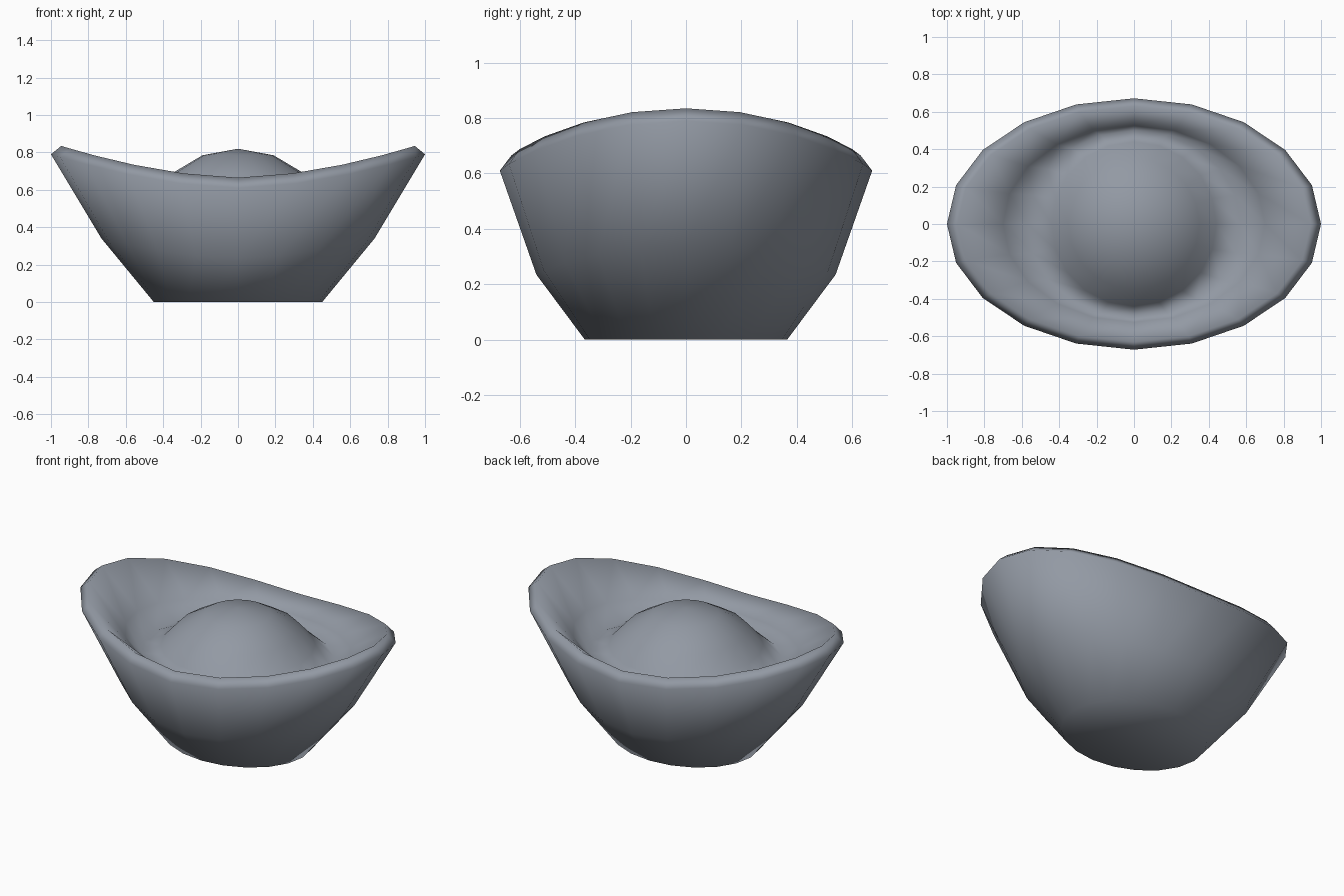
import bpy, bmesh, math

if "Cube" in bpy.data.objects:
    bpy.data.objects.remove(bpy.data.objects["Cube"])

N = 20
# rings: (x radius, y radius, height at the long sides, extra height at the ends)
RINGS = [
    (0.45, 0.365, 0.00, 0.00),    # base
    (0.73, 0.54, 0.235, 0.105),   # belly
    (1.00, 0.672, 0.61, 0.18),    # outer rim
    (0.945, 0.63, 0.665, 0.17),   # inner rim
    (0.70, 0.525, 0.585, 0.03),   # inner wall
    (0.57, 0.50, 0.52, 0.01),     # groove
    (0.44, 0.44, 0.59, 0.00),     # dome
    (0.35, 0.35, 0.69, 0.00),
    (0.19, 0.19, 0.785, 0.00),
]

bm = bmesh.new()
loops = []
for rx, ry, z, rise in RINGS:
    loop = []
    for i in range(N):
        a = 2 * math.pi * i / N
        h = z + rise * abs(math.cos(a)) ** 1.7
        loop.append(bm.verts.new((rx * math.cos(a), ry * math.sin(a), h)))
    loops.append(loop)

# skin between the rings
for lo, hi in zip(loops, loops[1:]):
    for i in range(N):
        j = (i + 1) % N
        bm.faces.new((lo[i], lo[j], hi[j], hi[i]))

# bottom and dome cap
bm.faces.new(loops[0][::-1])
top = bm.verts.new((0, 0, 0.82))
for i in range(N):
    bm.faces.new((loops[-1][i], loops[-1][(i + 1) % N], top))
bmesh.ops.recalc_face_normals(bm, faces=bm.faces)
for f in bm.faces:
    f.smooth = True

mesh = bpy.data.meshes.new("ingot")
bm.to_mesh(mesh)
bm.free()
mat = bpy.data.materials.new("slate grey")
mat.diffuse_color = (0.29, 0.32, 0.37, 1)
mat.use_nodes = True
mat.node_tree.nodes["Principled BSDF"].inputs["Base Color"].default_value = mat.diffuse_color
mesh.materials.append(mat)
bpy.context.collection.objects.link(bpy.data.objects.new("ingot", mesh))
